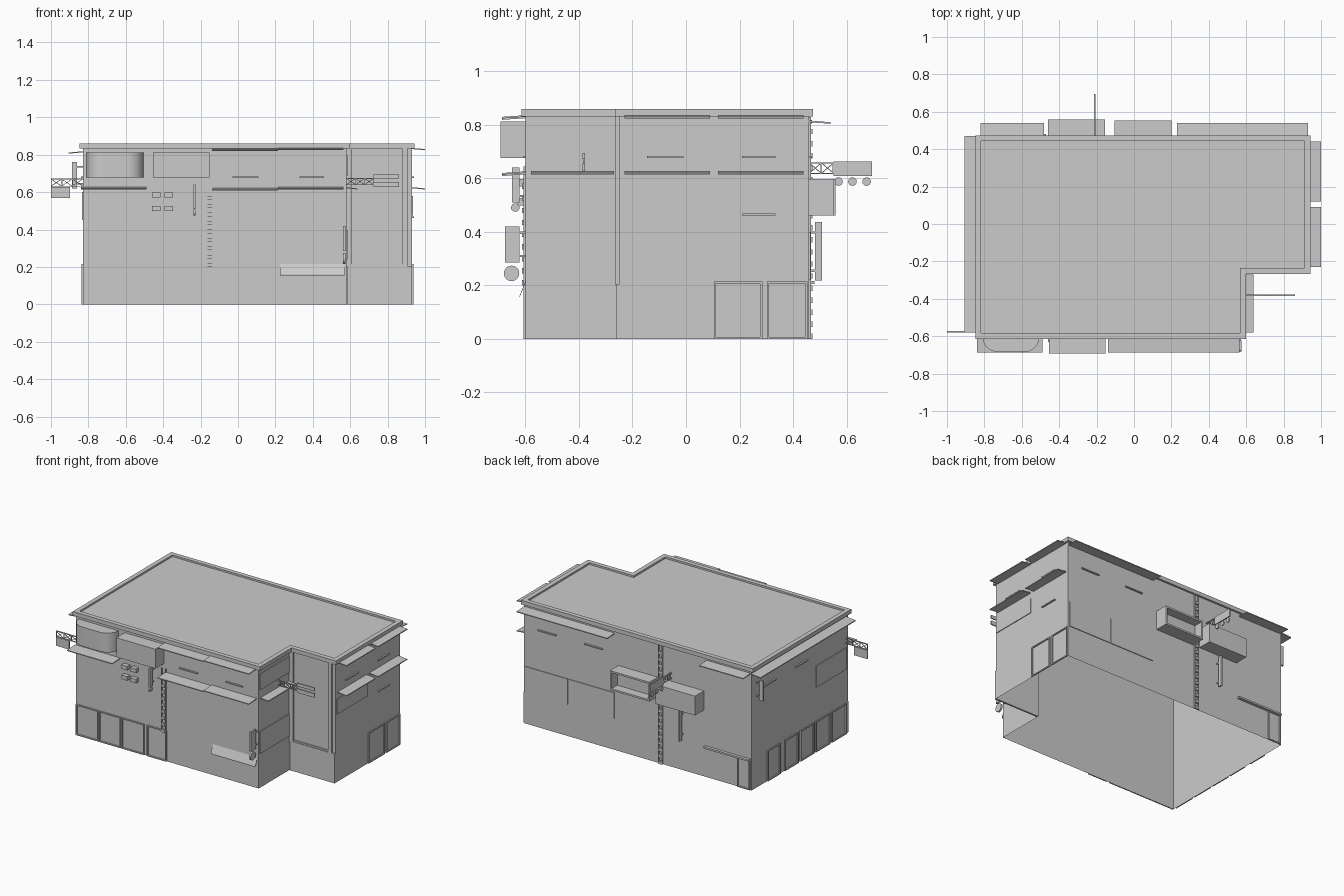
import bpy, bmesh, math
from mathutils import Vector

if "Cube" in bpy.data.objects:
    bpy.data.objects.remove(bpy.data.objects["Cube"])

# Wall frames: a point on a wall is (u along wall, d outward, z)
WALLS = {
    "front": lambda u, d, z: Vector((u, -0.60 - d, z)),
    "back": lambda u, d, z: Vector((u, 0.46 + d, z)),
    "left": lambda u, d, z: Vector((-0.83 - d, u, z)),
    "right": lambda u, d, z: Vector((0.93 + d, u, z)),
    "side": lambda u, d, z: Vector((0.58 + d, u, z)),
    "wing": lambda u, d, z: Vector((u, -0.25 - d, z)),
}


def finish(name, bm):
    bmesh.ops.recalc_face_normals(bm, faces=bm.faces[:])
    me = bpy.data.meshes.new(name)
    bm.to_mesh(me)
    bm.free()
    ob = bpy.data.objects.new(name, me)
    bpy.context.collection.objects.link(ob)
    return ob


def loft(bm, a, b, caps=(True, True)):
    va, vb = [bm.verts.new(p) for p in a], [bm.verts.new(p) for p in b]
    n = len(va)
    for i in range(n):
        bm.faces.new((va[i], va[(i + 1) % n], vb[(i + 1) % n], vb[i]))
    for c, v in zip(caps, (va, vb)):
        if c:
            bm.faces.new(v)


# Profile in (d, z) swept along u
def prism(bm, wall, u0, u1, prof):
    w = WALLS[wall]
    loft(bm, [w(u0, d, z) for d, z in prof], [w(u1, d, z) for d, z in prof])


def box(bm, wall, u0, u1, d0, d1, z0, z1):
    prism(bm, wall, u0, u1, [(d0, z0), (d1, z0), (d1, z1), (d0, z1)])


def boxes(name, wall, items):
    bm = bmesh.new()
    for it in items:
        box(bm, wall, *it)
    return finish(name, bm)


def frame_boxes(u0, u1, z0, z1, t, d):
    return [(u0, u0 + t, 0, d, z0, z1), (u1 - t, u1, 0, d, z0, z1),
            (u0 + t, u1 - t, 0, d, z1 - t, z1), (u0 + t, u1 - t, 0, d, z0, z0 + t)]


def disc(bm, wall, u, d, z, r, t=0.006):
    prism(bm, wall, u - t, u + t, [(d + r * math.cos(k * math.pi / 8), z + r * math.sin(k * math.pi / 8))
                                   for k in range(16)])


def awning(name, wall, u0, u1, d, z, drop=0.006, t=0.006):
    bm = bmesh.new()
    prism(bm, wall, u0, u1, [(0, z), (d, z - drop), (d, z - drop + t), (0, z + t)])
    finish(name, bm)


# Plan outline of the L-shaped block
def plan(x0, xn, x1, y0, yn, y1, z):
    return [Vector((x, y, z)) for x, y in
            ((x0, y0), (xn, y0), (xn, yn), (x1, yn), (x1, y1), (x0, y1))]


# Building shell, open underneath
bm = bmesh.new()
body = (-0.83, 0.58, 0.93, -0.60, -0.25, 0.46)
loft(bm, plan(*body, 0), plan(*body, 0.848), (False, True))
finish("building_shell", bm)

# Roof parapet ring
bm = bmesh.new()
out, inn = (-0.848, 0.60, 0.943, -0.614, -0.266, 0.474), (-0.817, 0.568, 0.911, -0.583, -0.234, 0.443)
rings = [[bm.verts.new(p) for p in plan(*o, z)] for o, z in
         ((out, 0.832), (out, 0.86), (inn, 0.86), (inn, 0.832))]
for a in range(4):
    for i in range(6):
        j, b = (i + 1) % 6, (a + 1) % 4
        bm.faces.new((rings[a][i], rings[a][j], rings[b][j], rings[b][i]))
finish("roof_parapet", bm)

# Flat awnings
for i, (wall, u0, u1, d, z) in enumerate([
        ("front", -0.14, 0.215, 0.087, 0.825), ("front", 0.215, 0.565, 0.087, 0.83),
        ("front", -0.84, -0.49, 0.087, 0.62), ("front", -0.14, 0.215, 0.087, 0.615),
        ("front", 0.215, 0.565, 0.087, 0.62), ("side", -0.58, -0.27, 0.06, 0.62),
        ("right", -0.23, 0.09, 0.07, 0.83), ("right", 0.12, 0.44, 0.07, 0.83),
        ("right", -0.23, 0.09, 0.07, 0.62), ("right", 0.12, 0.44, 0.07, 0.62),
        ("back", -0.82, -0.48, 0.08, 0.81), ("back", 0.23, 0.583, 0.08, 0.81),
        ("back", 0.583, 0.93, 0.08, 0.81), ("left", 0.12, 0.47, 0.075, 0.812),
        ("left", -0.23, 0.12, 0.075, 0.812), ("left", -0.58, -0.23, 0.075, 0.812)]):
    awning(f"flat_awning_{i}", wall, u0, u1, d, z)
awning("sloped_shop_awning", "front", 0.225, 0.57, 0.022, 0.21, 0.055)

# Shop fronts on the ground floor
for wall, spans in {"front": [(-0.83, -0.657), (-0.652, -0.482), (-0.478, -0.302), (-0.28, -0.13)],
                    "right": [(0.105, 0.285), (0.303, 0.455)],
                    "left": [(0.15, 0.29), (-0.05, 0.1), (-0.22, -0.07), (-0.4, -0.24), (-0.58, -0.42)],
                    "back": [(-0.82, -0.72)]}.items():
    for i, (a, b) in enumerate(spans):
        boxes(f"{wall}_shop_frame_{i}", wall, frame_boxes(a, b, 0, 0.215, 0.008, 0.008))
boxes("back_shop_ledge", "back", [(-0.82, -0.47, 0, 0.02, 0.205, 0.217)])

# Thin wall panels
for i, (wall, a, b, z0, z1) in enumerate([
        ("side", -0.59, -0.268, 0.685, 0.797), ("side", -0.59, -0.268, 0.24, 0.395),
        ("right", -0.24, 0.095, 0.475, 0.58), ("left", -0.58, -0.25, 0.45, 0.6),
        ("back", 0.59, 0.92, 0.22, 0.4), ("back", 0.23, 0.58, 0.22, 0.4)]):
    boxes(f"wall_panel_{i}", wall, [(a, b, 0, 0.005, z0, z1)])

# Slit ledges
for i, (wall, a, b, z) in enumerate([
        ("front", -0.03, 0.11, 0.68), ("front", 0.33, 0.46, 0.68), ("right", -0.145, -0.01, 0.68),
        ("right", 0.21, 0.335, 0.68), ("right", 0.21, 0.335, 0.465), ("left", 0.2, 0.33, 0.68),
        ("left", -0.15, -0.02, 0.68), ("back", 0.32, 0.46, 0.68), ("back", 0.68, 0.82, 0.68)]):
    boxes(f"slit_ledge_{i}", wall, [(a, b, 0, 0.01, z - 0.004, z + 0.004)])

# Recessed wing: plinth and tall frame, corner pillar
boxes("wing_plinth", "wing", [(0.585, 0.93, 0, 0.012, 0, 0.205)])
boxes("wing_tall_frame", "wing", [(0.58, 0.608, 0, 0.013, 0.2, 0.835), (0.878, 0.905, 0, 0.013, 0.2, 0.835),
                                  (0.608, 0.878, 0, 0.008, 0.2, 0.215)])

# Ladder ducts
for wall, u, z0, z1 in (("front", -0.152, 0.2, 0.645), ("back", -0.128, 0.0, 0.83)):
    items = [(u - 0.018, u - 0.012, 0, 0.008, z0, z1), (u + 0.012, u + 0.018, 0, 0.008, z0, z1)]
    n = int((z1 - z0) / 0.045)
    items += [(u - 0.012, u + 0.012, 0, 0.012, z0 + k * 0.045, z0 + k * 0.045 + 0.02) for k in range(n)]
    boxes(f"{wall}_ladder_duct", wall, items)

# Front sign boxes, one with rounded ends
x0, x1, r = -0.81, -0.505, 0.085
pts = [(x0 + r - r * math.cos(t), -0.60 - r * math.sin(t)) for t in [k * math.pi / 20 for k in range(11)]]
pts += [(x0 + x1 - x, y) for x, y in reversed(pts)]
bm = bmesh.new()
loft(bm, [Vector((x, y, 0.677)) for x, y in pts], [Vector((x, y, 0.812)) for x, y in pts])
ob = finish("rounded_sign_box", bm)
bpy.context.view_layer.objects.active = ob
ob.select_set(True)
bpy.ops.object.shade_smooth_by_angle(angle=math.radians(30))
boxes("front_sign_box", "front", [(-0.455, -0.152, 0, 0.093, 0.677, 0.812)])

# Back sign boxes, one hollow
boxes("back_sign_box", "back", [(-0.46, -0.155, 0, 0.098, 0.462, 0.597)])
boxes("back_hollow_sign", "back", frame_boxes(-0.105, 0.2, 0.462, 0.597, 0.012, 0.093)
      + [(-0.093, 0.188, 0, 0.03, 0.474, 0.585)])

# Air conditioners
boxes("air_conditioners", "front", [(x, x + 0.045, 0, 0.03, z, z + 0.028)
                                    for x in (-0.46, -0.392) for z in (0.498, 0.57)])


# Truss arm carrying a hanging sign
def truss_sign(name, wall, u, d1, z0, z1, bays, panels, dots=()):
    bm = bmesh.new()
    t = 0.004
    for z in (z0, z1 - t):
        box(bm, wall, u - 0.004, u + 0.004, 0, d1, z, z + t)
    for k in range(bays):
        a, b = d1 * k / bays, d1 * (k + 1) / bays
        box(bm, wall, u - 0.003, u + 0.003, b - t, b, z0, z1)
        for p, q in ((z0, z1 - t), (z1 - t, z0)):
            prism(bm, wall, u - 0.002, u + 0.002, [(a, p), (b, q), (b, q + t), (a, p + t)])
    finish(name + "_truss", bm)
    bm = bmesh.new()
    for p in panels:
        box(bm, wall, u - 0.004, u + 0.004, *p)
    for d, z, r in dots:
        disc(bm, wall, u, d, z, r, 0.004)
    finish(name + "_panels", bm)


truss_sign("back_hanging", "back", -0.21, 0.092, 0.617, 0.66, 2, [(0.092, 0.235, 0.608, 0.664)],
           [(d, 0.588, 0.016) for d in (0.11, 0.162, 0.215)])
truss_sign("left_hanging", "left", -0.577, 0.17, 0.63, 0.672, 3, [(0.068, 0.17, 0.568, 0.628)])
truss_sign("wing_hanging", "side", -0.382, 0.145, 0.638, 0.675, 3,
           [(0.145, 0.28, 0.672, 0.695), (0.145, 0.28, 0.627, 0.655)])

# Vertical blade signs, some with a round end
for name, wall, u, d0, d1, z0, z1, dots in [
        ("corner", "front", 0.568, 0.022, 0.077, 0.285, 0.42, [(0.052, 0.245, 0.029)]),
        ("front", "front", -0.232, 0.022, 0.05, 0.51, 0.64, [(0.038, 0.491, 0.016)]),
        ("back", "back", -0.30, 0.022, 0.048, 0.218, 0.437, []),
        ("left", "left", 0.41, 0.03, 0.057, 0.62, 0.76, [])]:
    bm = bmesh.new()
    box(bm, wall, u - 0.006, u + 0.006, d0, d1, z0, z1)
    for f in (0.15, 0.8):
        z = z0 + f * (z1 - z0)
        box(bm, wall, u - 0.003, u + 0.003, 0, d0, z, z + 0.008)
    for d, z, r in dots:
        disc(bm, wall, u, d, z, r)
    finish(name + "_blade_sign", bm)
